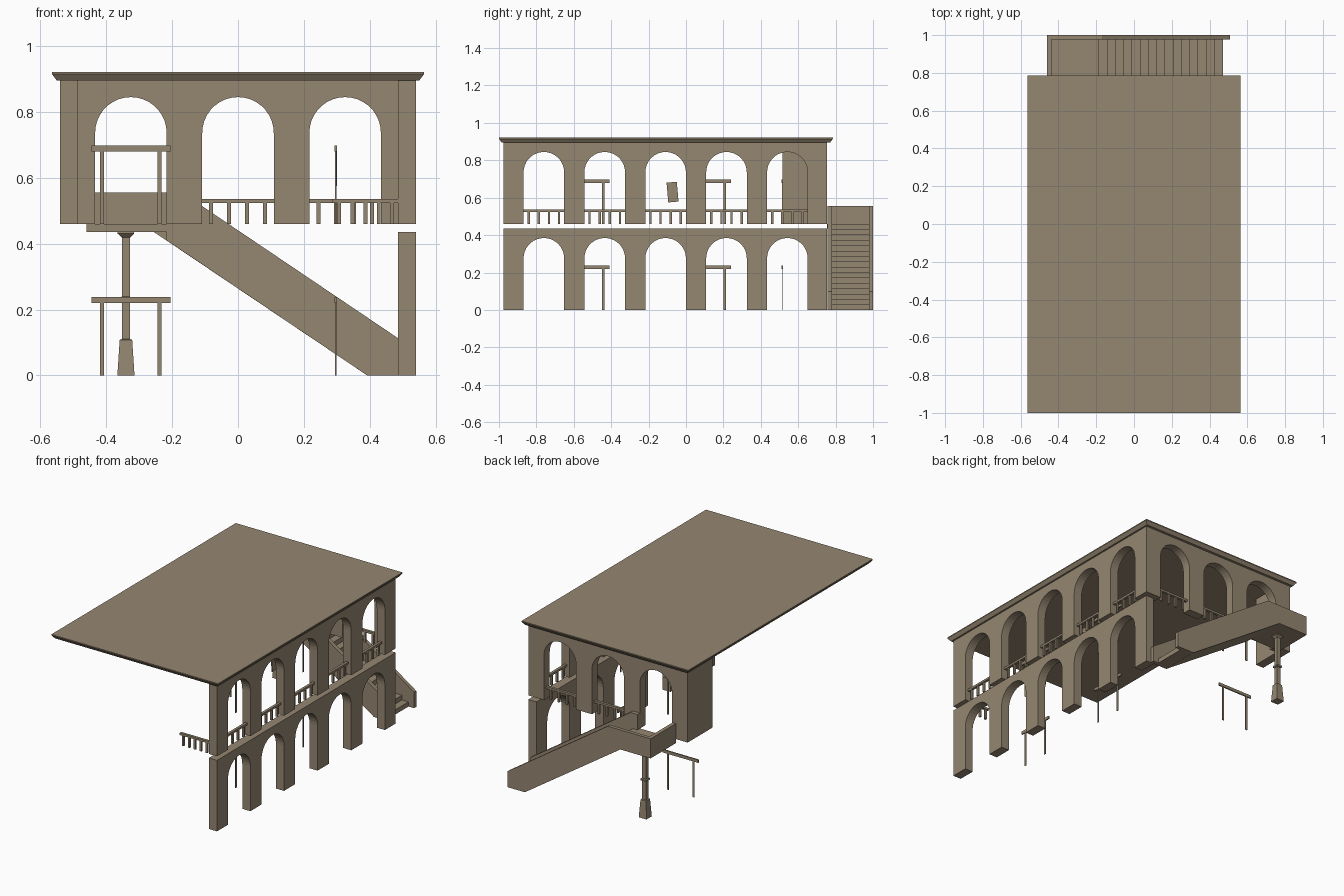
import bpy, bmesh, math
from mathutils import Matrix

if "Cube" in bpy.data.objects:
    bpy.data.objects.remove(bpy.data.objects["Cube"])

stone = bpy.data.materials.new("warm_stone")
stone.diffuse_color = (0.30, 0.24, 0.165, 1)
stone.use_nodes = True
stone.node_tree.nodes["Principled BSDF"].inputs["Base Color"].default_value = stone.diffuse_color


def finish(name, bm):
    bmesh.ops.recalc_face_normals(bm, faces=bm.faces)
    me = bpy.data.meshes.new(name)
    bm.to_mesh(me)
    bm.free()
    me.materials.append(stone)
    ob = bpy.data.objects.new(name, me)
    bpy.context.collection.objects.link(ob)
    return ob


def prism(name, pts, lo, hi, axis):
    """Extrude a (u, z) outline: axis 'y' puts u on x, axis 'x' puts u on y."""
    bm = bmesh.new()
    vs = [bm.verts.new((u, lo, z) if axis == 'y' else (lo, u, z)) for u, z in pts]
    f = bm.faces.new(vs)
    ext = bmesh.ops.extrude_face_region(bm, geom=[f])
    d = hi - lo
    for v in ext['geom']:
        if isinstance(v, bmesh.types.BMVert):
            v.co[1 if axis == 'y' else 0] += d
    bmesh.ops.triangulate(bm, faces=[g for g in bm.faces if len(g.verts) > 4])
    return finish(name, bm)


def box(name, x0, x1, y0, y1, z0, z1):
    return prism(name, [(x0, z0), (x1, z0), (x1, z1), (x0, z1)], y0, y1, 'y')


def loft(name, cx, cy, rings):
    """Stack of rectangles (half x, half y, z) joined into one solid."""
    bm = bmesh.new()
    prev = None
    for hx, hy, z in rings:
        ring = [bm.verts.new((cx + sx * hx, cy + sy * hy, z))
                for sx, sy in ((-1, -1), (1, -1), (1, 1), (-1, 1))]
        if prev:
            for i in range(4):
                j = (i + 1) % 4
                bm.faces.new((prev[i], prev[j], ring[j], ring[i]))
        else:
            bm.faces.new(ring)
        prev = ring
    bm.faces.new(prev)
    return finish(name, bm)


R, SEG = 0.1085, 18


def arcade(name, u0, u1, centres, z0, lo, hi, axis):
    """Wall with open round arches cut up from its lower edge."""
    pts = [(u0, z0)]
    spring = z0 + 0.276
    for c in centres:
        pts.append((c - R, z0))
        pts += [(c - R * math.cos(math.pi * i / SEG), spring + R * math.sin(math.pi * i / SEG))
                for i in range(SEG + 1)]
        pts.append((c + R, z0))
    pts += [(u1, z0), (u1, z0 + 0.435), (u0, z0 + 0.435)]
    return prism(name, pts, lo, hi, axis)


def bar(name, axis, u0, u1, v0, v1, z0, z1):
    if axis == 'y':
        return box(name, u0, u1, v0, v1, z0, z1)
    return box(name, v0, v1, u0, u1, z0, z1)


def railing(name, axis, c, v, width=0.217, n=4):
    bar(name + "_handrail", axis, c - width / 2, c + width / 2, v - .008, v + .008, .523, .536)
    for i in range(n):
        u = c + (i - (n - 1) / 2) * width / n
        bar(name + "_post", axis, u - .006, u + .006, v - .006, v + .006, .46, .523)


def door_frame(name, axis, u0, v, z):
    bar(name + "_lintel", axis, u0, u0 + .24, v - .004, v + .004, z + .22, z + .238)
    for u in (u0 + .033, u0 + .207):
        bar(name + "_jamb", axis, u - .006, u + .006, v - .002, v + .002, z, z + .22)


# Arcaded walls
side = [-0.76 + 0.3255 * i for i in range(5)]
back = [-0.325, 0, 0.325]
for z, floor in ((0, "lower"), (0.46, "upper")):
    arcade(floor + "_side_wall", -0.975, 0.755, side, z, 0.485, 0.54, 'x')
    # Door frames on each floor
    door_frame(floor + "_door_a", 'x', -0.65, 0.297, z)
    door_frame(floor + "_door_b", 'x', 0.0, 0.297, z)
    door_frame(floor + "_door_c", 'y', -0.445, 0.515, z)
arcade("upper_back_wall", -0.54, 0.485, back, 0.46, 0.70, 0.755, 'y')
box("left_return_wall", -0.54, -0.485, 0.515, 0.70, 0.46, 0.895)

# Roof slab with sloping edge
loft("roof", 0, -0.1075, [(0.55, 0.878, 0.895), (0.565, 0.8925, 0.915), (0.565, 0.8925, 0.921)])

# Railings
for c in side:
    railing("side_railing", 'x', c, 0.5125)
for c in back[1:]:
    railing("back_railing", 'y', c, 0.7275)
railing("front_railing", 'y', 0.387, -0.967, 0.2, 5)

# Crooked hanging picture
pic = box("hanging_picture", -.003, .003, -.0275, .0275, -.053, .053)
pic.data.transform(Matrix.Translation((0.297, -0.072, 0.63)) @ Matrix.Rotation(math.radians(5), 4, 'X'))

# Stair flight with landing
N, run, rise = 16, 0.0437, 0.46 / 16
steps = [(-0.46, 0.435), (-0.46, 0.46)]
for i in range(N):
    x = -0.185 + i * run
    z = 0.46 - i * rise
    steps += [(x, z), (x, z - rise)]
steps += [(0.392, 0), (-0.255, 0.435)]
prism("stair_steps", steps, 0.78, 0.978, 'y')
box("landing_threshold", -0.46, -0.217, 0.755, 0.78, 0.435, 0.46)

# Stair parapets
slope = [(0.508, 0.098), (0.508, 0), (0.392, 0), (-0.255, 0.435)]
prism("outer_parapet", [(-0.46, 0.435), (-0.46, 0.555), (-0.17, 0.555)] + slope, 0.978, 1.0, 'y')
prism("inner_parapet", [(-0.217, 0.41), (-0.217, 0.555), (-0.17, 0.555)] + slope[:3], 0.756, 0.78, 'y')
box("landing_end_parapet", -0.46, -0.437, 0.756, 0.978, 0.46, 0.555)

# Square pillar under the landing
loft("landing_pillar", -0.34, 0.88, [
    (.026, .026, 0), (.019, .019, .108), (.0125, .0125, .11), (.0125, .0125, .223),
    (.019, .019, .226), (.019, .019, .236), (.0125, .0125, .239), (.0125, .0125, .418),
    (.025, .025, .43), (.025, .025, .435)])
